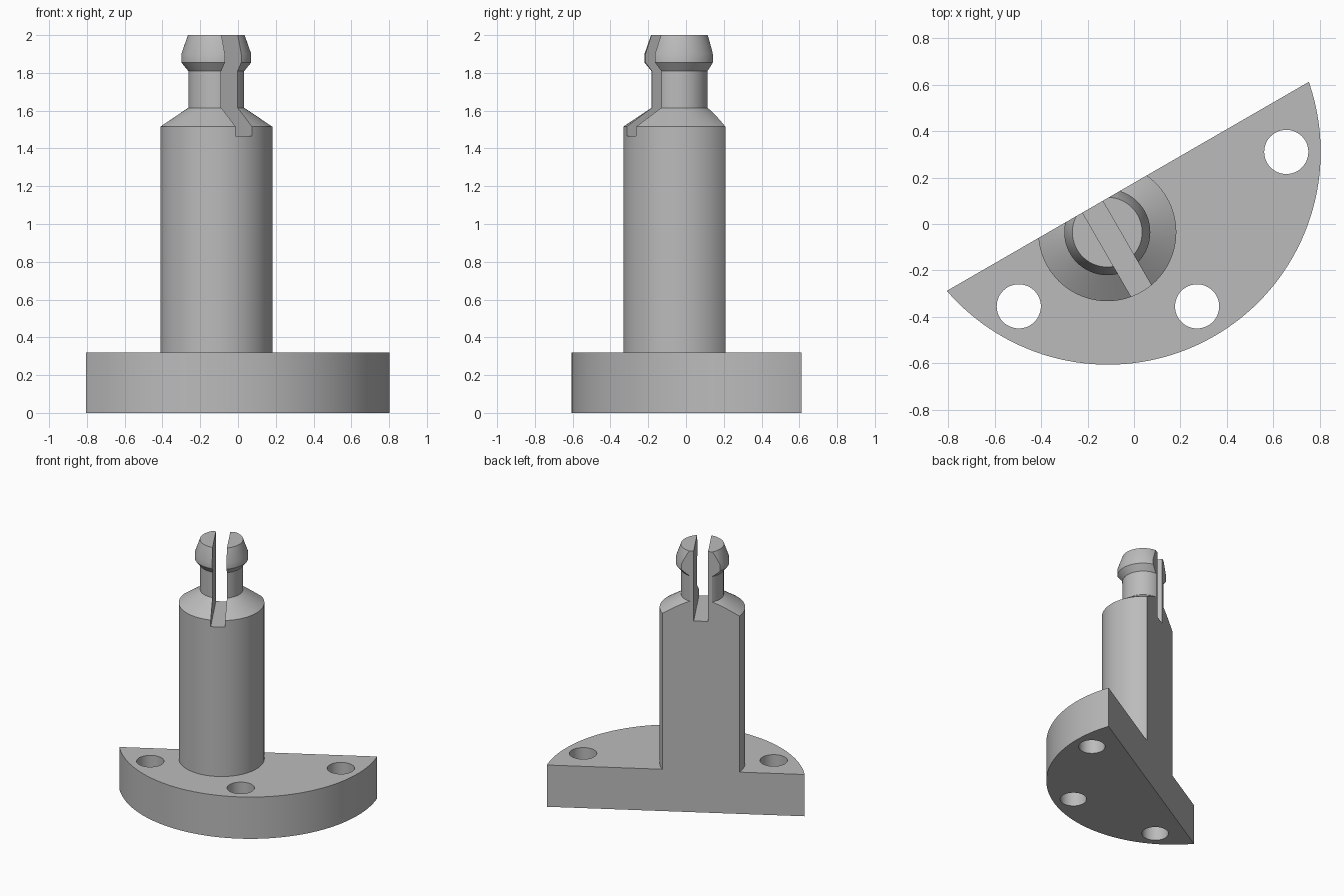
import bpy, bmesh
from math import radians, cos, sin, tau
from mathutils import Vector

cube = bpy.data.objects.get("Cube")
if cube:
    bpy.data.objects.remove(cube, do_unlink=True)

grey = bpy.data.materials.new("plain grey")
grey.use_nodes = True
colour = (0.5, 0.5, 0.5, 1)
grey.diffuse_color = colour
grey.node_tree.nodes["Principled BSDF"].inputs["Base Color"].default_value = colour

DISC = Vector((-0.112, 0.31, 0))       # centre of the flange arc
POST = Vector((-0.115, -0.035, 0))     # axis of the post
ACROSS = radians(-60)                  # direction square to the flat back
FLAT = Vector((cos(ACROSS), sin(ACROSS), 0))
FLAT_POINT = DISC + FLAT * 0.171


def lathe(name, centre, profile, segments=96):
    """Solid of revolution from (radius, height) pairs, capped at both ends."""
    bm = bmesh.new()
    rings = [[bm.verts.new((centre.x + r * cos(tau * i / segments),
                            centre.y + r * sin(tau * i / segments), z))
              for i in range(segments)] for r, z in profile]
    for low, high in zip(rings, rings[1:]):
        for i in range(segments):
            j = (i + 1) % segments
            bm.faces.new((low[i], low[j], high[j], high[i]))
    bm.faces.new(rings[0][::-1])
    bm.faces.new(rings[-1])
    return finish(name, bm)


def finish(name, bm):
    mesh = bpy.data.meshes.new(name)
    bm.to_mesh(mesh)
    bm.free()
    mesh.materials.append(grey)
    obj = bpy.data.objects.new(name, mesh)
    bpy.context.collection.objects.link(obj)
    return obj


def cut_flat(obj):
    """Slice away everything behind the flat back and cap the opening."""
    bm = bmesh.new()
    bm.from_mesh(obj.data)
    cut = bmesh.ops.bisect_plane(bm, geom=bm.verts[:] + bm.edges[:] + bm.faces[:],
                                 plane_co=FLAT_POINT, plane_no=FLAT, clear_inner=True)
    edges = [e for e in cut["geom_cut"] if isinstance(e, bmesh.types.BMEdge)]
    bmesh.ops.contextual_create(bm, geom=edges)
    bmesh.ops.recalc_face_normals(bm, faces=bm.faces)
    bm.to_mesh(obj.data)
    bm.free()


def subtract(obj, cutters):
    for cutter in cutters:
        mod = obj.modifiers.new("cut", "BOOLEAN")
        mod.operation = "DIFFERENCE"
        mod.solver = "EXACT"
        mod.object = cutter
    bpy.context.view_layer.update()
    result = bpy.data.meshes.new_from_object(
        obj.evaluated_get(bpy.context.evaluated_depsgraph_get()))
    obj.modifiers.clear()
    obj.data = result
    for cutter in cutters:
        bpy.data.objects.remove(cutter, do_unlink=True)


def smooth(obj):
    bpy.ops.object.select_all(action="DESELECT")
    obj.select_set(True)
    bpy.context.view_layer.objects.active = obj
    bpy.ops.object.shade_smooth_by_angle(angle=radians(20))


# Flange: circular segment with three evenly spaced bolt holes
flange = lathe("flange", DISC, [(0.915, 0), (0.915, 0.32)], 160)
cut_flat(flange)
holes = []
for degrees in (240, 300, 360):
    a = radians(degrees)
    spot = DISC + Vector((cos(a), sin(a), 0)) * 0.767
    holes.append(lathe("hole_cutter", spot, [(0.095, -0.1), (0.095, 0.5)], 48))
subtract(flange, holes)

# Post: barrel, sloped shoulder, neck and flared snap head
post = lathe("post", POST, [(0.297, 0.32), (0.297, 1.515), (0.148, 1.615),
                            (0.148, 1.81), (0.185, 1.855), (0.185, 1.9),
                            (0.15, 2.0)])
cut_flat(post)

# Slot that splits the head and runs down into the barrel
bm = bmesh.new()
bmesh.ops.create_cube(bm, size=1)
slot = finish("slot_cutter", bm)
slot.scale = (1.2, 0.1, 0.8)
slot.rotation_euler.z = ACROSS
slot.location = POST + Vector((0, 0, 1.465 + 0.4))
slot.hide_render = True
subtract(post, [slot])

for part in (flange, post):
    smooth(part)
